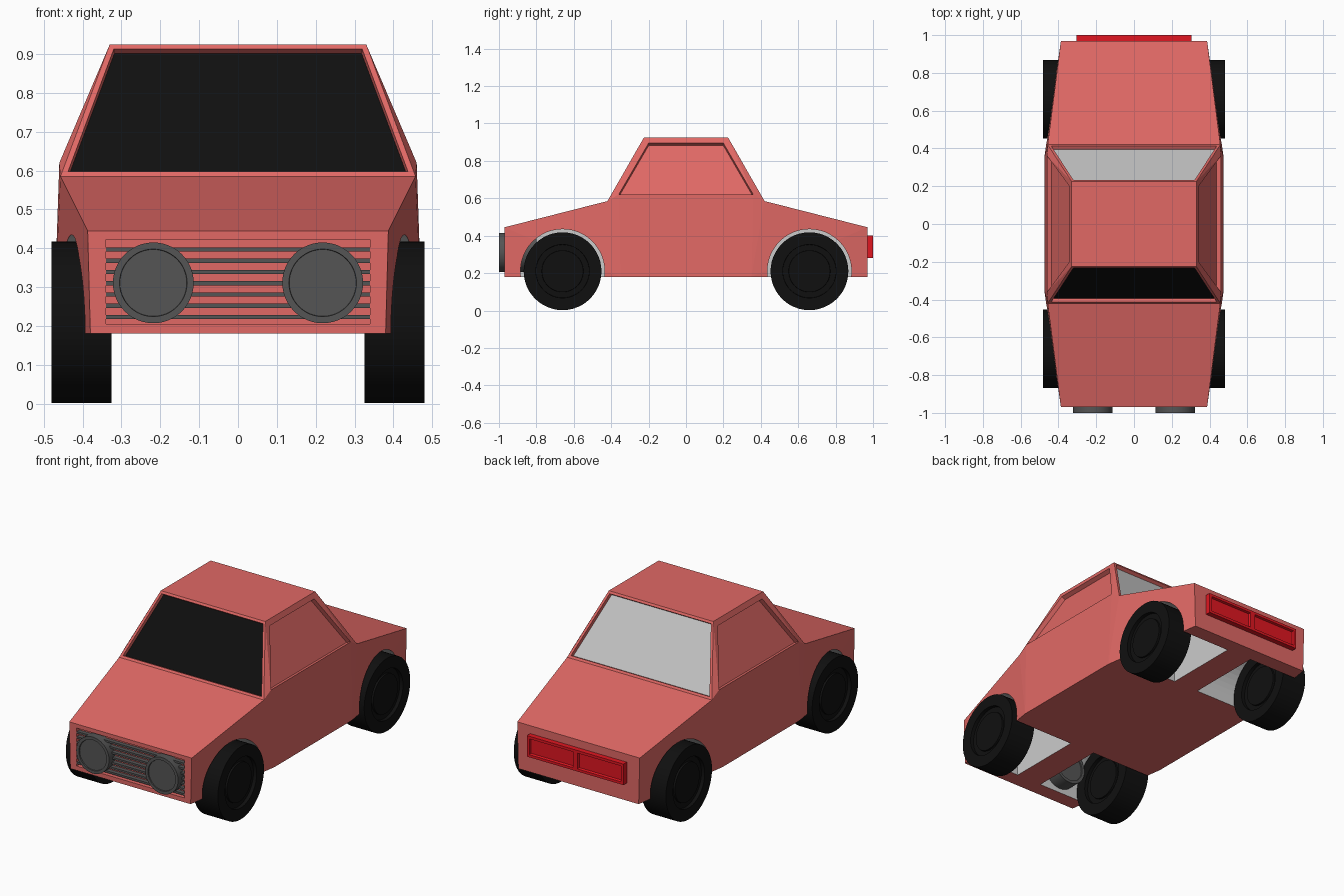
import bpy, bmesh
from math import radians
from mathutils import Matrix, Vector

if "Cube" in bpy.data.objects:
    bpy.data.objects.remove(bpy.data.objects["Cube"])


def material(name, rgb):
    m = bpy.data.materials.new(name)
    m.diffuse_color = (*rgb, 1)
    m.use_nodes = True
    m.node_tree.nodes["Principled BSDF"].inputs["Base Color"].default_value = m.diffuse_color
    return m


RED = material("red_paint", (0.75, 0.14, 0.13))
BLACK = material("black", (0.005, 0.005, 0.005))
GREY = material("light_grey", (0.8, 0.8, 0.8))
DARK = material("dark_grey", (0.09, 0.09, 0.09))
LAMP = material("lamp_red", (0.75, 0.008, 0.015))


def finish(name, bm, mats, smooth=False):
    me = bpy.data.meshes.new(name)
    bm.to_mesh(me)
    bm.free()
    for m in mats:
        me.materials.append(m)
    ob = bpy.data.objects.new(name, me)
    bpy.context.collection.objects.link(ob)
    if smooth:
        bpy.ops.object.select_all(action='DESELECT')
        ob.select_set(True)
        bpy.context.view_layer.objects.active = ob
        bpy.ops.object.shade_smooth_by_angle(angle=radians(30))
    return ob


def inset(bm, faces, thickness, depth):
    bm.normal_update()
    bmesh.ops.inset_individual(bm, faces=faces, thickness=thickness,
                               depth=depth, use_even_offset=True)


def add_cylinder(bm, center, r, length, axis, segs=48):
    rot = Vector((0, 0, 1)).rotation_difference(Vector(axis)).to_matrix().to_4x4()
    return bmesh.ops.create_cone(bm, cap_ends=True, segments=segs, radius1=r, radius2=r,
                                 depth=length, matrix=Matrix.Translation(center) @ rot)


def add_box(bm, center, size):
    return bmesh.ops.create_cube(bm, size=1, matrix=Matrix.Translation(center)
                                 @ Matrix.Diagonal((*size, 1)))


def round_part(name, center, r, length, axis, mat, steps):
    # cylinder whose end caps are stepped by (inset, depth) pairs
    bm = bmesh.new()
    add_cylinder(bm, center, r, length, axis)
    caps = [f for f in bm.faces if len(f.verts) > 4]
    for t, d in steps:
        inset(bm, caps, t, 0)
        if d:
            inset(bm, caps, 0.001, d)
    return finish(name, bm, [mat], True)


# Body shell: key points of one quarter, mirrored in x and y
POINTS = {'A': (.38, .97, .18), 'B': (.387, .97, .445), 'C': (.457, .42, .585),
          'D': (.475, .35, .18), 'S': (.46, .36, .62), 'W': (.342, .2, .895),
          'R': (.33, .225, .925)}
bm = bmesh.new()
V = {(k, sx, sy): bm.verts.new((p[0] * sx, p[1] * sy, p[2]))
     for k, p in POINTS.items() for sx in (1, -1) for sy in (1, -1)}


def face(*keys):
    return bm.faces.new([V[k] for k in keys])


def along_y(path, sx):   # path on the +y half, returned along the -y half
    return face(*[(k, sx, 1) for k in path], *[(k, sx, -1) for k in reversed(path)])


def along_x(a, b, sy):   # strip spanning the width
    return face((a, 1, sy), (a, -1, sy), (b, -1, sy), (b, 1, sy))


side_windows, screens = [], {}
for sx in (1, -1):
    along_y('DCS', sx)
    along_y('WR', sx)
    side_windows.append(along_y('SW', sx))
    for sy in (1, -1):
        face(*[(k, sx, sy) for k in 'ABCD'])
        face(*[(k, sx, sy) for k in 'CRWS'])
for sy in (1, -1):
    along_x('A', 'B', sy)
    along_x('B', 'C', sy)
    screens[sy] = along_x('C', 'R', sy)
face(('R', 1, 1), ('R', -1, 1), ('R', -1, -1), ('R', 1, -1))
face(('A', 1, 1), ('D', 1, 1), ('D', 1, -1), ('A', 1, -1),
     ('A', -1, -1), ('D', -1, -1), ('D', -1, 1), ('A', -1, 1))
bmesh.ops.recalc_face_normals(bm, faces=bm.faces[:])

# Recessed windows
inset(bm, side_windows, 0.002, -0.025)
inset(bm, list(screens.values()), 0.014, 0)
inset(bm, list(screens.values()), 0.002, -0.02)
screens[-1].material_index = 1
screens[1].material_index = 2
bmesh.ops.triangulate(bm, faces=[f for f in bm.faces if f not in screens.values()])
body = finish("body", bm, [RED, BLACK, GREY])

# Cutter: four wheel wells and the grille recess
bm = bmesh.new()
for sx in (1, -1):
    for y in (-.66, .66):
        add_cylinder(bm, (sx * .34, y, .21), .225, .52, (1, 0, 0))
for f in bm.faces:
    f.material_index = 2
box = add_box(bm, (0, -1.02, .3135), (.68, .15, .217))
for f in {f for v in box['verts'] for f in v.link_faces}:
    f.material_index = 0
cutter = finish("body_cutter", bm, [RED, BLACK, GREY])
cutter.hide_render = True
cutter.display_type = 'WIRE'
mod = body.modifiers.new("openings", 'BOOLEAN')
mod.operation = 'DIFFERENCE'
mod.solver = 'EXACT'
mod.object = cutter

# Grille slats
bm = bmesh.new()
for i in range(7):
    add_box(bm, (0, -.957, .397 - i * .029), (.68, .025, .011))
finish("grille_slats", bm, [DARK])

# Headlights and wheels
for sx, side in ((1, "right"), (-1, "left")):
    round_part("headlight_" + side, (sx * .218, -.9, .311), .104, .2, (0, 1, 0),
               DARK, [(.017, -.006)])
    for y, end in ((-.66, "front"), (.66, "rear")):
        round_part(f"wheel_{end}_{side}", (sx * .403, y, .21), .208, .155, (1, 0, 0),
                   BLACK, [(.065, -.02), (.03, .01)])

# Tail light bar with two recessed lenses
bm = bmesh.new()
add_box(bm, (0, .98, .34), (.61, .04, .12))
bmesh.ops.bisect_plane(bm, geom=bm.verts[:] + bm.edges[:] + bm.faces[:],
                       plane_co=(0, 0, 0), plane_no=(1, 0, 0))
bm.normal_update()
lenses = [f for f in bm.faces if f.normal.y > .9]
inset(bm, lenses, .015, 0)
inset(bm, lenses, .004, -.012)
finish("tail_lights", bm, [LAMP])
